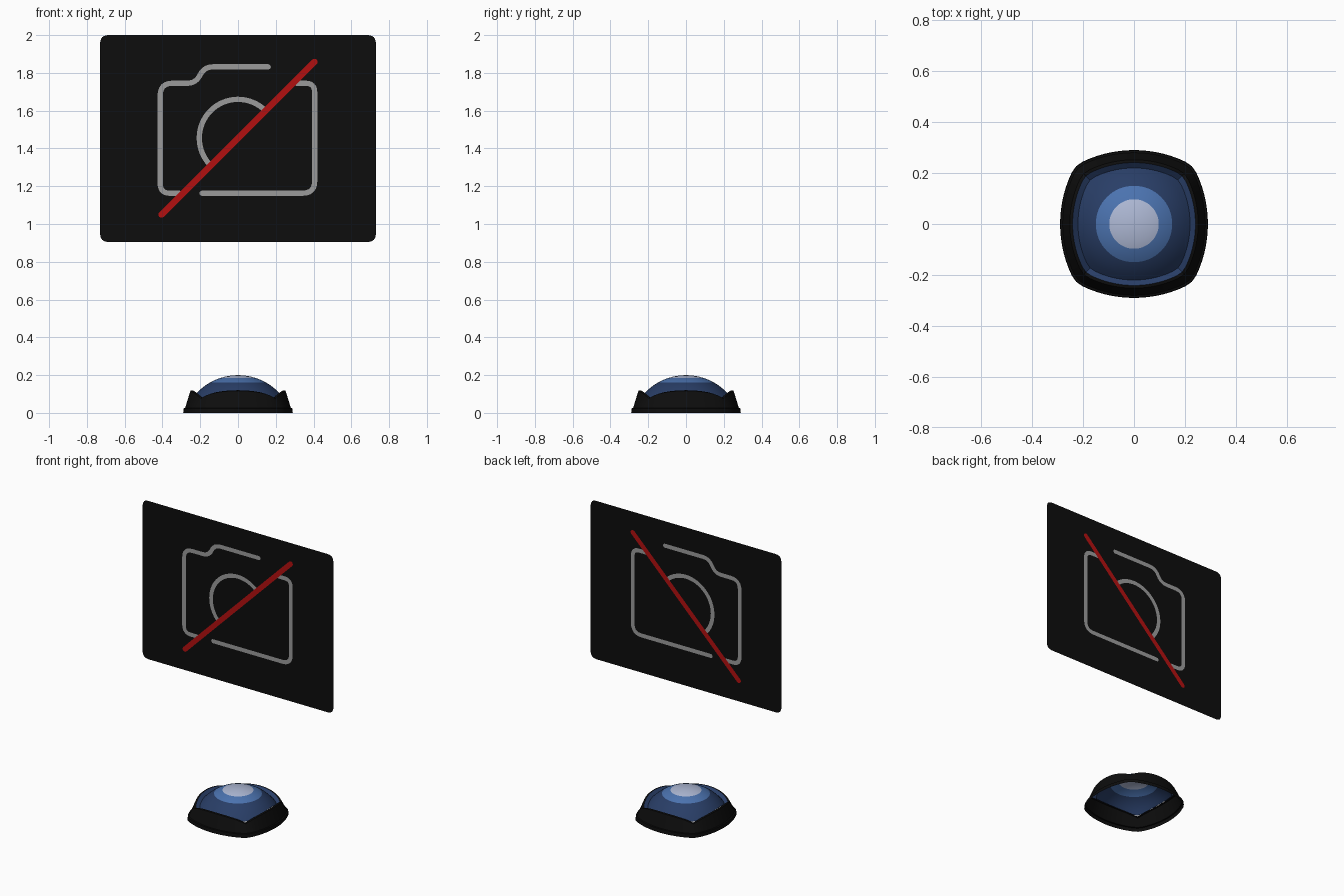
import bpy, bmesh, math
from mathutils import Vector

if "Cube" in bpy.data.objects:
    bpy.data.objects.remove(bpy.data.objects["Cube"])


def material(name, r, g, b):
    m = bpy.data.materials.new(name)
    m.diffuse_color = (r, g, b, 1)
    m.use_nodes = True
    m.node_tree.nodes["Principled BSDF"].inputs["Base Color"].default_value = m.diffuse_color
    return m


BLACK = material("black", 0.004, 0.004, 0.004)
GREY = material("icon grey", 0.33, 0.33, 0.33)
RED = material("slash red", 0.45, 0.005, 0.005)
NAVY = material("navy glass", 0.022, 0.048, 0.135)
BLUE = material("mid blue glass", 0.07, 0.17, 0.43)
PALE = material("pale glass", 0.42, 0.48, 0.66)


def finish(bm, name, mats, smooth=False):
    me = bpy.data.meshes.new(name)
    bm.to_mesh(me)
    bm.free()
    for m in mats:
        me.materials.append(m)
    ob = bpy.data.objects.new(name, me)
    bpy.context.collection.objects.link(ob)
    if smooth:
        bpy.ops.object.select_all(action='DESELECT')
        ob.select_set(True)
        bpy.context.view_layer.objects.active = ob
        bpy.ops.object.shade_smooth_by_angle(angle=math.radians(25))
    return ob


# ---- lens: rounded-square rim holding a domed glass, open underneath ----
N = 64
ANGLES = [2 * math.pi * i / N for i in range(N)]
R = 0.30


def side_angle(a):
    q = math.pi / 2
    return (a + q / 2) % q - q / 2


def outline(a):
    """Bulging square outline, half width 0.29."""
    t = side_angle(a)
    return min(0.321, -0.18 * math.cos(t) + math.sqrt(0.47 ** 2 - (0.18 * math.sin(t)) ** 2))


def sphere_z(r):
    return 0.2 - R + math.sqrt(R * R - r * r)


def rim_ring(half, z, dip=0.0):
    pts = []
    for a in ANGLES:
        r = outline(a) * half / 0.29
        f = math.tan(side_angle(a)) ** 2
        pts.append((r * math.cos(a), r * math.sin(a), z - dip * f))
    return pts


def dome_ring(radius, blend=0.0):
    pts = []
    for a in ANGLES:
        r = radius * (1 - blend) + outline(a) * 0.22 / 0.29 * blend
        pts.append((r * math.cos(a), r * math.sin(a), sphere_z(r)))
    return pts


def loft(name, rings, mats, index, tip=None):
    bm = bmesh.new()
    rows = [[bm.verts.new(p) for p in ring] for ring in rings]
    for k in range(len(rows) - 1):
        for i in range(N):
            j = (i + 1) % N
            f = bm.faces.new((rows[k][i], rows[k][j], rows[k + 1][j], rows[k + 1][i]))
            f.material_index = index(k)
    if tip:
        v = bm.verts.new(tip)
        for i in range(N):
            f = bm.faces.new((rows[-1][i], rows[-1][(i + 1) % N], v))
            f.material_index = index(len(rows) - 1)
    return finish(bm, name, mats, True)


loft("lens_rim",
     [rim_ring(0.29, 0), rim_ring(0.288, 0.024), rim_ring(0.280, 0.026),
      rim_ring(0.252, 0.117, 0.04), rim_ring(0.241, 0.12, 0.04), rim_ring(0.22, 0.102, 0.033)],
     [BLACK, NAVY], lambda k: 1 if k == 4 else 0)

loft("lens_dome",
     [dome_ring(0.15, b) for b in (1, 0.75, 0.5, 0.25, 0)]
     + [dome_ring(r) for r in (0.125, 0.097, 0.07, 0.035)],
     [NAVY, BLUE, PALE], lambda k: 0 if k < 4 else 1 if k < 6 else 2, (0, 0, 0.2))


# ---- sign panel: thin sheet with rounded corners ----
def fillet(points, radius, steps=6):
    """Round the inner corners of an open path."""
    pts = [Vector(p) for p in points]
    out = [pts[0]]
    for a, b, c in zip(pts, pts[1:], pts[2:]):
        r = min(radius, (a - b).length / 2, (c - b).length / 2)
        p, q = b + (a - b).normalized() * r, b + (c - b).normalized() * r
        for i in range(steps + 1):
            t = i / steps
            out.append(p * (1 - t) ** 2 + b * (2 * t * (1 - t)) + q * t * t)
    out.append(pts[-1])
    clean = out[:1]
    for p in out[1:]:
        if (p - clean[-1]).length > 1e-4:
            clean.append(p)
    return clean


W, LOW, HIGH = 0.73, 0.905, 2.0
bm = bmesh.new()
edge = fillet([(0, LOW), (W, LOW), (W, HIGH), (-W, HIGH), (-W, LOW), (0, LOW)], 0.045)
bm.faces.new([bm.verts.new((p.x, 0, p.y)) for p in edge[:-1]])
finish(bm, "sign_panel", [BLACK])


# ---- icon strokes: flat ribbons on both faces of the panel ----
def stroke(name, path, width, mat, offset):
    h = width / 2
    path = [Vector(p) for p in path]
    bm = bmesh.new()
    for side in (-1, 1):
        y = side * offset
        pairs = []
        tangents = []
        for i, p in enumerate(path):
            t = (path[min(i + 1, len(path) - 1)] - path[max(i - 1, 0)]).normalized()
            n = Vector((-t.y, t.x)) * h
            tangents.append(t)
            pairs.append([bm.verts.new((q.x, y, q.y)) for q in (p + n, p - n)])
        faces = [bm.faces.new((a[1], b[1], b[0], a[0])) for a, b in zip(pairs, pairs[1:])]
        # rounded ends
        for end, sign in ((0, -1), (-1, 1)):
            p, t = path[end], tangents[end] * sign
            n = Vector((-t.y, t.x))
            arc = []
            for i in range(1, 6):
                a = math.pi * i / 6
                q = p + (t * math.sin(a) - n * math.cos(a)) * h
                arc.append(bm.verts.new((q.x, y, q.y)))
            first, last = pairs[end][::-1] if sign > 0 else pairs[end]
            faces.append(bm.faces.new([first] + arc + [last]))
        for f in faces:
            f.normal_update()
            if f.normal.y * side < 0:
                f.normal_flip()
    return finish(bm, name, [mat])


stroke("camera_outline_left",
       fillet([(-0.31, 1.163), (-0.412, 1.163), (-0.412, 1.745), (-0.222, 1.745),
               (-0.18, 1.832), (0.16, 1.832)], 0.065), 0.028, GREY, 0.002)
stroke("camera_outline_right",
       fillet([(0.31, 1.745), (0.406, 1.745), (0.406, 1.163), (-0.19, 1.163)], 0.065),
       0.028, GREY, 0.002)
stroke("lens_ring",
       [(0.205 * math.cos(a), 1.455 + 0.205 * math.sin(a))
        for a in (math.radians(46 + 178 * i / 32) for i in range(33))], 0.028, GREY, 0.002)
stroke("slash", [(-0.405, 1.05), (0.405, 1.858)], 0.034, RED, 0.003)
